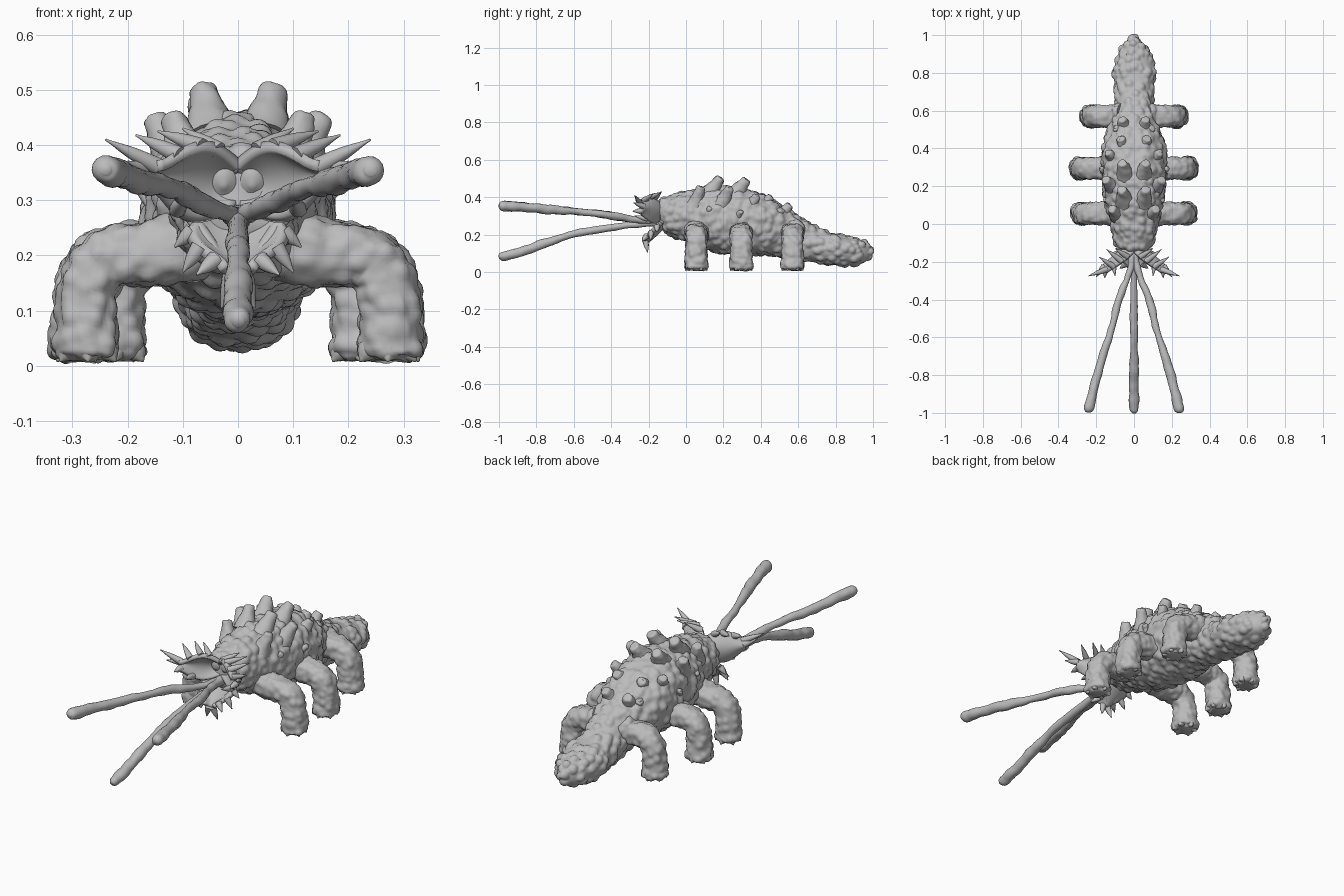
import bpy, bmesh, math
from mathutils import Vector, noise

cube = bpy.data.objects.get("Cube")
if cube:
    bpy.data.objects.remove(cube)

skin = bpy.data.materials.new("grey skin")
skin.use_nodes = True
skin.diffuse_color = (0.5, 0.5, 0.5, 1)
skin.node_tree.nodes["Principled BSDF"].inputs["Base Color"].default_value = skin.diffuse_color


def finish(name, bm, angle=60):
    bmesh.ops.recalc_face_normals(bm, faces=bm.faces)
    mesh = bpy.data.meshes.new(name)
    bm.to_mesh(mesh)
    bm.free()
    mesh.materials.append(skin)
    obj = bpy.data.objects.new(name, mesh)
    bpy.context.collection.objects.link(obj)
    bpy.ops.object.select_all(action="DESELECT")
    obj.select_set(True)
    bpy.context.view_layer.objects.active = obj
    bpy.ops.object.shade_smooth_by_angle(angle=math.radians(angle))
    return obj


def warts(bm, amount, size):
    """Push the surface out into round warts."""
    bm.normal_update()
    moves = []
    for v in bm.verts:
        d = noise.voronoi(v.co / size)[0][0]
        lump = max(0, 1 - d * d * 2.5) - 0.35 + 0.4 * noise.noise(v.co / size / 2)
        moves.append(v.normal * amount * lump)
    for v, m in zip(bm.verts, moves):
        v.co += m


def spline(pts, t):
    """Catmull-Rom through tuples of numbers, t from 0 to 1."""
    s = t * (len(pts) - 1)
    i = min(int(s), len(pts) - 2)
    f = s - i
    a, b, c, d = (pts[max(0, min(len(pts) - 1, i + k))] for k in (-1, 0, 1, 2))
    return [0.5 * (2 * q + (r - p) * f + (2 * p - 5 * q + 4 * r - w) * f * f
                   + (3 * q - p - 3 * r + w) * f ** 3) for p, q, r, w in zip(a, b, c, d)]


def tube(name, pts, ref, rings=24, sides=16, bump=0, size=0.03, square=1.0):
    """Loft through (x, y, z, radius across ref, radius along ref)."""
    bm = bmesh.new()
    samples = [spline(pts, i / (rings - 1)) for i in range(rings)]
    centres = [Vector(s[:3]) for s in samples]
    loops = []
    for i, s in enumerate(samples):
        tangent = (centres[min(i + 1, rings - 1)] - centres[max(i - 1, 0)]).normalized()
        side = tangent.cross(Vector(ref)).normalized()
        up = side.cross(tangent)
        loop = []
        for k in range(sides):
            a = math.tau * k / sides
            c, n = math.cos(a), math.sin(a)
            x = math.copysign(abs(c) ** square, c) * max(s[3], 0.002)
            z = math.copysign(abs(n) ** square, n) * max(s[4], 0.002)
            loop.append(bm.verts.new(centres[i] + side * x + up * z))
        loops.append(loop)
    for a, b in zip(loops, loops[1:]):
        for k in range(sides):
            j = (k + 1) % sides
            bm.faces.new((a[k], a[j], b[j], b[k]))
    bm.faces.new(loops[0])
    bm.faces.new(loops[-1])
    bmesh.ops.recalc_face_normals(bm, faces=bm.faces)
    if bump:
        warts(bm, bump, size)
    return finish(name, bm)


def spike(name, base, tip, radius):
    b, t = Vector(base), Vector(tip)
    mid = b.lerp(t, 0.5)
    tube(name, [(*b, radius, radius), (*mid, radius * 0.7, radius * 0.7), (*t, 0.001, 0.001)],
         (0.3, 0.9, 0.2), rings=7, sides=8)


# Body and tail: y, half width, bottom, top
outline = [(-0.14, 0.075, 0.24, 0.37), (-0.1, 0.105, 0.205, 0.41), (0, 0.125, 0.165, 0.435),
           (0.1, 0.15, 0.125, 0.455), (0.2, 0.165, 0.1, 0.458), (0.3, 0.173, 0.09, 0.445),
           (0.4, 0.168, 0.085, 0.405), (0.5, 0.135, 0.077, 0.345), (0.6, 0.104, 0.062, 0.285),
           (0.7, 0.102, 0.047, 0.235), (0.8, 0.114, 0.035, 0.205), (0.9, 0.088, 0.034, 0.183),
           (0.96, 0.055, 0.055, 0.172), (1.0, 0.01, 0.11, 0.135)]
tube("body", [(0, y, (b + t) / 2, w, (t - b) / 2) for y, w, b, t in outline],
     (0, 0, 1), rings=170, sides=96, bump=0.014, size=0.042, square=0.92)

for s, label in ((1, "left"), (-1, "right")):
    # Three arched legs with stubby toes
    for y, reach, place in ((0.055, 0.272, "front"), (0.295, 0.278, "middle"), (0.57, 0.222, "rear")):
        path = [(0.06, 0.225, 0.066), (reach - 0.12, 0.205, 0.06), (reach - 0.055, 0.2, 0.055),
                (reach - 0.018, 0.178, 0.055), (reach, 0.13, 0.054), (reach + 0.004, 0.07, 0.056),
                (reach + 0.004, 0.025, 0.058), (reach + 0.004, 0.01, 0.035)]
        tube(place + "_leg_" + label, [(s * x, y, z, r, r * 1.05) for x, z, r in path],
             (0, 1, 0), rings=56, sides=40, bump=0.009, size=0.034, square=0.85)
        for k in range(6):
            a = math.tau * (k + 0.5) / 6
            x, v = math.cos(a) * 0.04, math.sin(a) * 0.04
            spike(place + "_toe_" + label, (s * (reach + x), y + v, 0.03),
                  (s * (reach + x * 1.45), y + v * 1.45, 0.008), 0.022)

    # Blunt, flaring back spines: base, tip, tip radius
    for base, tip, r in (((0.045, 0.12, 0.41), (0.064, 0.185, 0.505), 0.025),
                         ((0.045, 0.26, 0.41), (0.064, 0.325, 0.495), 0.025),
                         ((0.05, 0.40, 0.34), (0.07, 0.455, 0.405), 0.022),
                         ((0.045, 0.50, 0.29), (0.064, 0.555, 0.36), 0.022),
                         ((0.085, 0.05, 0.36), (0.12, 0.08, 0.455), 0.022),
                         ((0.105, 0.19, 0.36), (0.152, 0.235, 0.453), 0.023),
                         ((0.1, 0.34, 0.34), (0.14, 0.38, 0.41), 0.02),
                         ((0.07, 0.48, 0.28), (0.1, 0.51, 0.335), 0.018),
                         ((0.115, 0.11, 0.30), (0.155, 0.13, 0.345), 0.012),
                         ((0.14, 0.27, 0.29), (0.18, 0.295, 0.325), 0.012)):
        b, t = Vector(base), Vector(tip)
        b.x, t.x = b.x * s, t.x * s
        pts = [(*b.lerp(t, f), r * g, r * g) for f, g in
               ((0, 2.2), (0.3, 1.75), (0.6, 1.35), (0.85, 1.1), (0.97, 0.9), (1, 0.55), (0.96, 0.3))]
        tube("back_spine_" + label, pts, (0, 1, 0), rings=19, sides=20, bump=0.004, size=0.03)

    # Long upper feelers
    path = [(0, -0.13, 0.27, 0.02), (0.025, -0.26, 0.278, 0.016), (0.08, -0.4, 0.302, 0.021),
            (0.12, -0.56, 0.322, 0.018), (0.177, -0.74, 0.335, 0.024),
            (0.215, -0.88, 0.348, 0.025), (0.236, -0.975, 0.354, 0.027), (0.24, -1.0, 0.355, 0.01)]
    tube("upper_feeler_" + label, [(s * x, y, z, r, r) for x, y, z, r in path],
         (0, 0, 1), rings=60, sides=16, bump=0.005, size=0.06)

# Lower feeler
path = [(-0.13, 0.265, 0.02), (-0.3, 0.252, 0.018), (-0.45, 0.23, 0.022), (-0.6, 0.203, 0.019),
        (-0.75, 0.155, 0.024), (-0.88, 0.108, 0.025), (-0.975, 0.085, 0.025), (-1.0, 0.08, 0.01)]
tube("lower_feeler", [(0, y, z, r, r) for y, z, r in path],
     (0, 0, 1), rings=60, sides=16, bump=0.005, size=0.06)


def petal(name, root, tip, across, half, cup, spikes):
    """Cupped jaw flap; spikes are (u, v) on the rim with a tip position."""
    root, tip, across = Vector(root), Vector(tip), Vector(across).normalized()
    axis = tip - root
    face = axis.cross(across).normalized()
    if face.y > 0:
        face = -face

    def point(u, v):
        width = half * (0.5 + 0.5 * math.sin(math.pi * min(1, u * 1.1))) * (1 - 0.4 * u ** 4)
        return root + axis * u + across * width * v + face * cup * (v * v + u * u * 0.5)

    bm = bmesh.new()
    n = 16
    grid = [[bm.verts.new(point(i / n, j / n * 2 - 1)) for j in range(n + 1)] for i in range(n + 1)]
    for i in range(n):
        for j in range(n):
            bm.faces.new((grid[i][j], grid[i + 1][j], grid[i + 1][j + 1], grid[i][j + 1]))
    obj = finish(name, bm)
    mod = obj.modifiers.new("thickness", "SOLIDIFY")
    mod.thickness = 0.02
    mod.offset = 0
    for u, v, end in spikes:
        spike(name + "_spike", point(u, v * 0.93), end, 0.017)


# Three jaw flaps around the mouth
for s, label in ((1, "left"), (-1, "right")):
    rim = [(0.3, 1, (0.1, -0.13, 0.43)), (0.5, 1, (0.145, -0.135, 0.425)),
           (0.75, 1, (0.185, -0.175, 0.418)), (0.95, 0.8, (0.24, -0.275, 0.41)),
           (0.95, 0.1, (0.2, -0.28, 0.37)), (0.95, -0.8, (0.155, -0.285, 0.325)),
           (0.65, -1, (0.1, -0.275, 0.3))]
    petal("upper_jaw_" + label, (s * 0.015, -0.11, 0.33), (s * 0.175, -0.215, 0.352),
          (-s * 0.2, -0.1, 1), 0.07, 0.035, [(u, v, (s * x, y, z)) for u, v, (x, y, z) in rim])
    # Lumps and folds inside the mouth
    tube("palate_lump_" + label, [(s * 0.025, -0.1, 0.335, 0.035, 0.045), (s * 0.026, -0.135, 0.33, 0.028, 0.038),
         (s * 0.026, -0.15, 0.325, 0.004, 0.004)], (0, 0, 1), rings=12)
    tube("jaw_fold_" + label, [(s * 0.085, -0.13, 0.27, 0.012, 0.012), (s * 0.05, -0.16, 0.22, 0.012, 0.012),
         (s * 0.02, -0.19, 0.175, 0.006, 0.006)], (0, 1, 0), rings=12)
rim = [(0.4, 1, (0.115, -0.155, 0.215)), (0.65, 1, (0.1, -0.19, 0.17)),
       (0.85, 1, (0.075, -0.235, 0.165)), (1, 0.5, (0.03, -0.205, 0.105))]
petal("lower_jaw", (0, -0.09, 0.275), (0, -0.2, 0.15), (1, 0, 0), 0.09, 0.03,
      [(u, v * s, (x * s, y, z)) for s in (1, -1) for u, v, (x, y, z) in rim])
